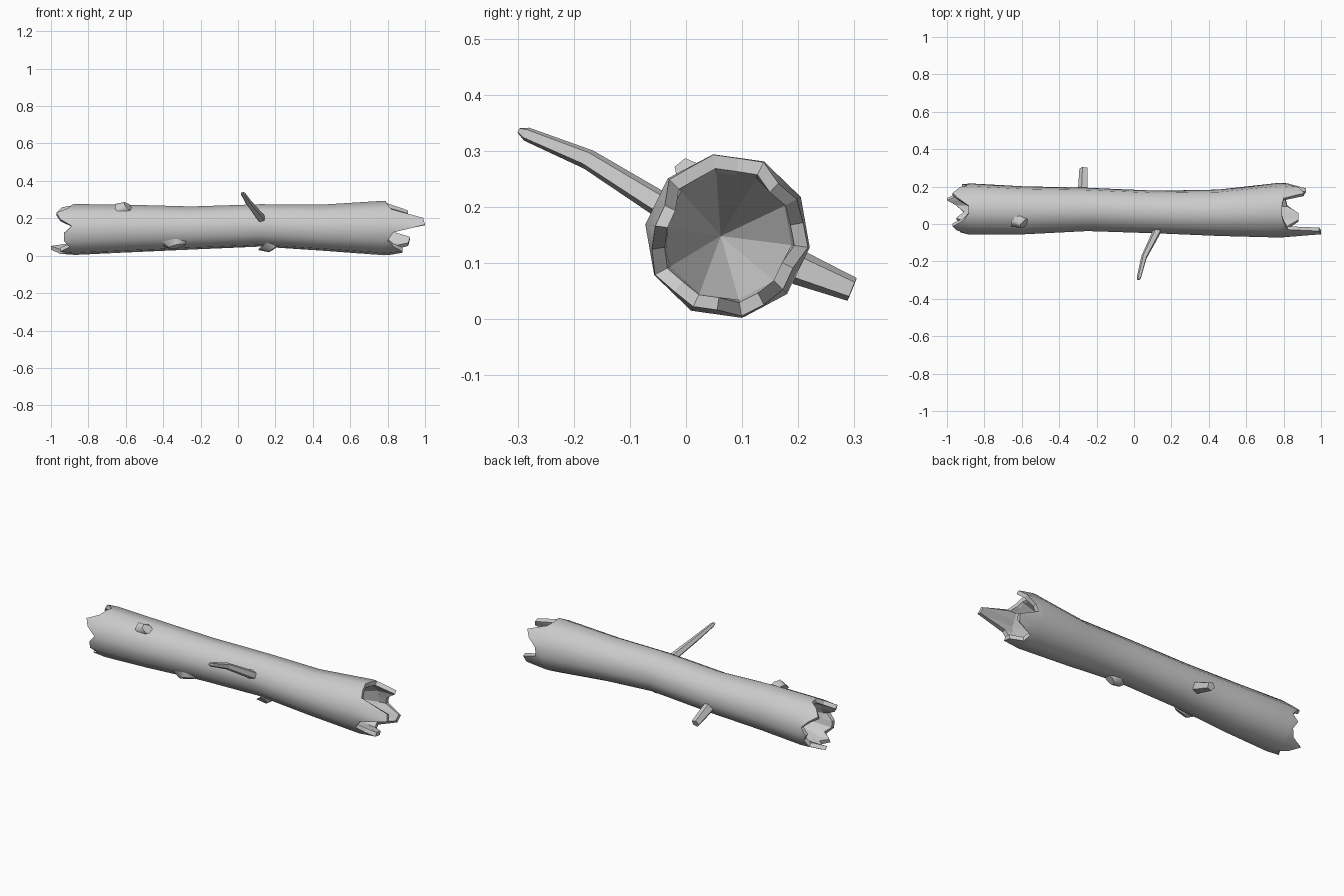
import bpy, bmesh
from math import cos, sin, radians, pi
from mathutils import Vector

if "Cube" in bpy.data.objects:
    bpy.data.objects.remove(bpy.data.objects["Cube"])

N = 20  # ten-sided log, with an extra point midway along each side


def finish(name, bm):
    bmesh.ops.recalc_face_normals(bm, faces=bm.faces)
    me = bpy.data.meshes.new(name)
    bm.to_mesh(me)
    bm.free()
    ob = bpy.data.objects.new(name, me)
    bpy.context.collection.objects.link(ob)
    return ob


def rim_point(x, cy, cz, r, k):
    a = radians(10 + 18 * k)
    if k % 2 == 0:
        r *= cos(pi / 10)
    return Vector((x, cy + r * cos(a), cz + r * sin(a)))


def bridge(bm, a, b, smooth=False):
    for i in range(len(a)):
        j = (i + 1) % len(a)
        bm.faces.new((a[i], a[j], b[j], b[i])).smooth = smooth


# Hollow log: stations are x, centre y, centre z, radius
stations = [(-.87, .08, .14, .138), (-.6, .073, .145, .13), (-.25, .078, .148, .117),
            (.12, .064, .162, .115), (.45, .06, .15, .125), (.78, .074, .148, .148)]
right_tips = [.83, .88, .91, .80, .79, .79, .80, .82, .99, 1.0,
              .83, .80, .83, .88, .88, .82, .81, .91, .92, .82]
left_tips = [-.89, -.93, -.97, -.94, -.885, -.885, -.91, -.97, -.95, -.89,
             -.93, -.93, -.90, -.95, -.91, -.95, -1.0, -.92, -.90, -.92]

bm = bmesh.new()
rings = [[bm.verts.new(rim_point(*s, k)) for k in range(N)] for s in stations]
for a, b in zip(rings, rings[1:]):
    bridge(bm, a, b, True)

# Splintered ends with a wall thickness and a hollow cone
for ring, s, tips, apex_x in ((rings[0], stations[0], left_tips, -.55),
                              (rings[-1], stations[-1], right_tips, .46)):
    x0, cy, cz, r = s
    outer, lip, inner = [], [], []
    for k, x in enumerate(tips):
        t = 1 - .55 * abs(x - x0)
        outer.append(bm.verts.new(rim_point(x, cy, cz, r * t, k)))
        lip.append(bm.verts.new(rim_point(x, cy, cz, (r - .025) * t, k)))
        inner.append(bm.verts.new(rim_point(x0, cy, cz, r - .033, k)))
    bridge(bm, ring, outer, True)
    bridge(bm, outer, lip)
    bridge(bm, lip, inner)
    apex = bm.verts.new((apex_x, .062, .148))
    for i in range(N):
        bm.faces.new((inner[i], inner[(i + 1) % N], apex))
finish("hollow_log", bm)


def limb(name, path, radii, sides=5, side_axis=(1, 0, 0), smooth=False):
    """Tapered tube; radii are (along side axis, across it)."""
    bm = bmesh.new()
    pts = [Vector(p) for p in path]
    prev = None
    for i, p in enumerate(pts):
        d = (pts[min(i + 1, len(pts) - 1)] - pts[max(i - 1, 0)]).normalized()
        u = Vector(side_axis)
        u = (u - d * u.dot(d)).normalized()
        v = d.cross(u)
        ring = []
        for k in range(sides):
            a = 2 * pi * (k + .5) / sides
            ring.append(bm.verts.new(p + u * cos(a) * radii[i][0] + v * sin(a) * radii[i][1]))
        if prev:
            bridge(bm, prev, ring, smooth)
        else:
            bm.faces.new(ring)
        prev = ring
    bm.faces.new(prev)
    return finish(name, bm)


# Branches
limb("front_branch", [(.135, -.01, .185), (.115, -.055, .21), (.055, -.175, .285),
                      (.027, -.285, .33), (.022, -.297, .336)],
     [(.024, .026), (.022, .024), (.016, .019), (.012, .013), (.006, .006)])
limb("back_branch", [(-.275, .15, .115), (-.27, .205, .09), (-.268, .296, .053)],
     [(.03, .036), (.028, .032), (.024, .023)])

# Low knots on the bark
limb("top_knot", [(-.62, .025, .235), (-.585, .003, .262)],
     [(.06, .042), (.036, .024)], 6, smooth=True)
limb("lower_front_knot", [(-.335, .01, .085), (-.325, -.012, .05)],
     [(.095, .045), (.045, .02)], 6, smooth=True)
limb("under_knot", [(.17, .04, .075), (.195, .035, .04)],
     [(.085, .045), (.04, .024)], 6, smooth=True)
